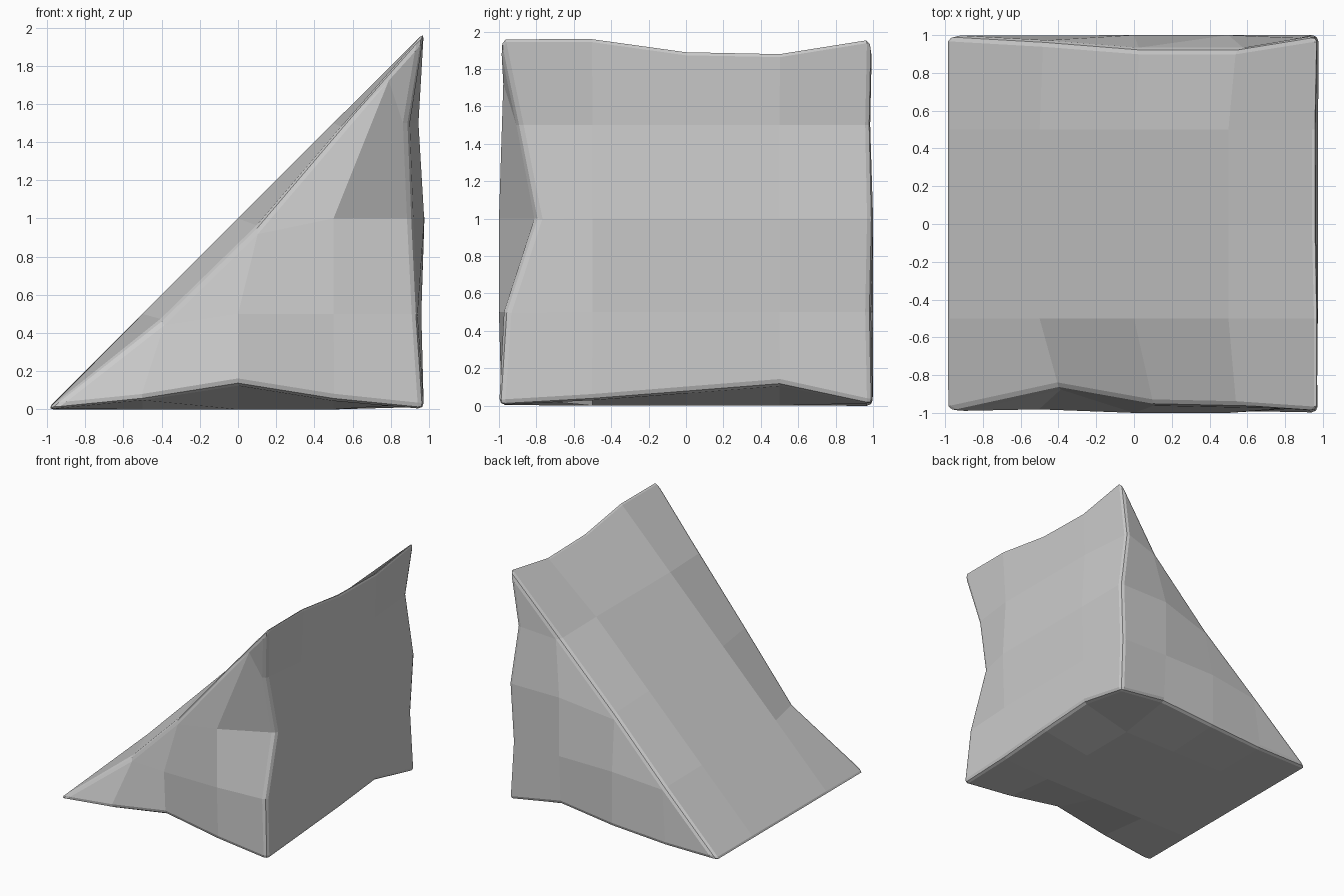
import bpy
import bmesh
from mathutils import Vector

if "Cube" in bpy.data.objects:
    bpy.data.objects.remove(bpy.data.objects["Cube"])

N = 4  # grid cells along each side

# Dents pushed into the edge points, keyed by grid position (x, z, y steps)
dents = {
    # front bottom edge
    (1, 0, 0): (0, .01, .05), (2, 0, 0): (0, .02, .13), (3, 0, 0): (0, .01, .05),
    # front right upright edge
    (4, 1, 0): (-.02, .035, 0), (4, 2, 0): (-.06, .2, 0), (4, 3, 0): (-.05, .1, 0),
    # front sloping edge
    (1, 1, 0): (.1, .13, -.03), (2, 2, 0): (.1, .04, -.04), (3, 3, 0): (.04, .03, -.02),
    # right bottom edge
    (4, 0, 1): (-.01, 0, .03), (4, 0, 2): (-.01, 0, .07), (4, 0, 3): (-.02, 0, .11),
    # top ridge
    (4, 4, 2): (-.01, 0, -.07), (4, 4, 3): (-.01, 0, -.08),
    # back sloping edge
    (1, 1, 4): (.02, -.03, -.02), (2, 2, 4): (.03, -.07, -.04), (3, 3, 4): (.04, -.07, -.04),
    # back bottom and back right edges
    (3, 0, 4): (0, -.02, .08), (2, 0, 4): (0, 0, .03),
    (4, 1, 4): (-.01, -.01, 0), (4, 3, 4): (-.04, -.01, 0),
}
right_x = [.975, .96, .975, .945, .975]

bm = bmesh.new()
verts = {}


def v(i, j, k):
    key = (i, j, k)
    if key not in verts:
        x = right_x[j] if i == N else -1 + .5 * i
        z = 1.975 if j == N else .5 * j
        p = Vector((x, -1 + .5 * k, z)) + Vector(dents.get(key, (0, 0, 0)))
        verts[key] = bm.verts.new(p)
    return verts[key]


def face(*keys):
    bm.faces.new([v(*k) for k in keys])


# Bottom, upright and sloping sides
for a in range(N):
    for k in range(N):
        face((a, 0, k), (a + 1, 0, k), (a + 1, 0, k + 1), (a, 0, k + 1))
        face((N, a, k), (N, a + 1, k), (N, a + 1, k + 1), (N, a, k + 1))
        face((a, a, k), (a + 1, a + 1, k), (a + 1, a + 1, k + 1), (a, a, k + 1))

# Triangular ends
for k in (0, N):
    for i in range(N):
        for j in range(i):
            face((i, j, k), (i + 1, j, k), (i + 1, j + 1, k), (i, j + 1, k))
        face((i, i, k), (i + 1, i, k), (i + 1, i + 1, k))

bmesh.ops.recalc_face_normals(bm, faces=bm.faces)

# Bevel only the outer edges of the wedge
grid = {vert: key for key, vert in verts.items()}


def sides(key):
    i, j, k = key
    tests = (j == 0, i == N, i == j, k == 0, k == N)
    return {n for n, t in enumerate(tests) if t}


outer = [e for e in bm.edges
         if len(sides(grid[e.verts[0]]) & sides(grid[e.verts[1]])) == 2]
bmesh.ops.bevel(bm, geom=outer, offset=.032, offset_type='OFFSET', segments=2,
                profile=.5, affect='EDGES', clamp_overlap=True)

mesh = bpy.data.meshes.new("stone_wedge")
bm.to_mesh(mesh)
bm.free()
wedge = bpy.data.objects.new("stone_wedge", mesh)
bpy.context.collection.objects.link(wedge)
